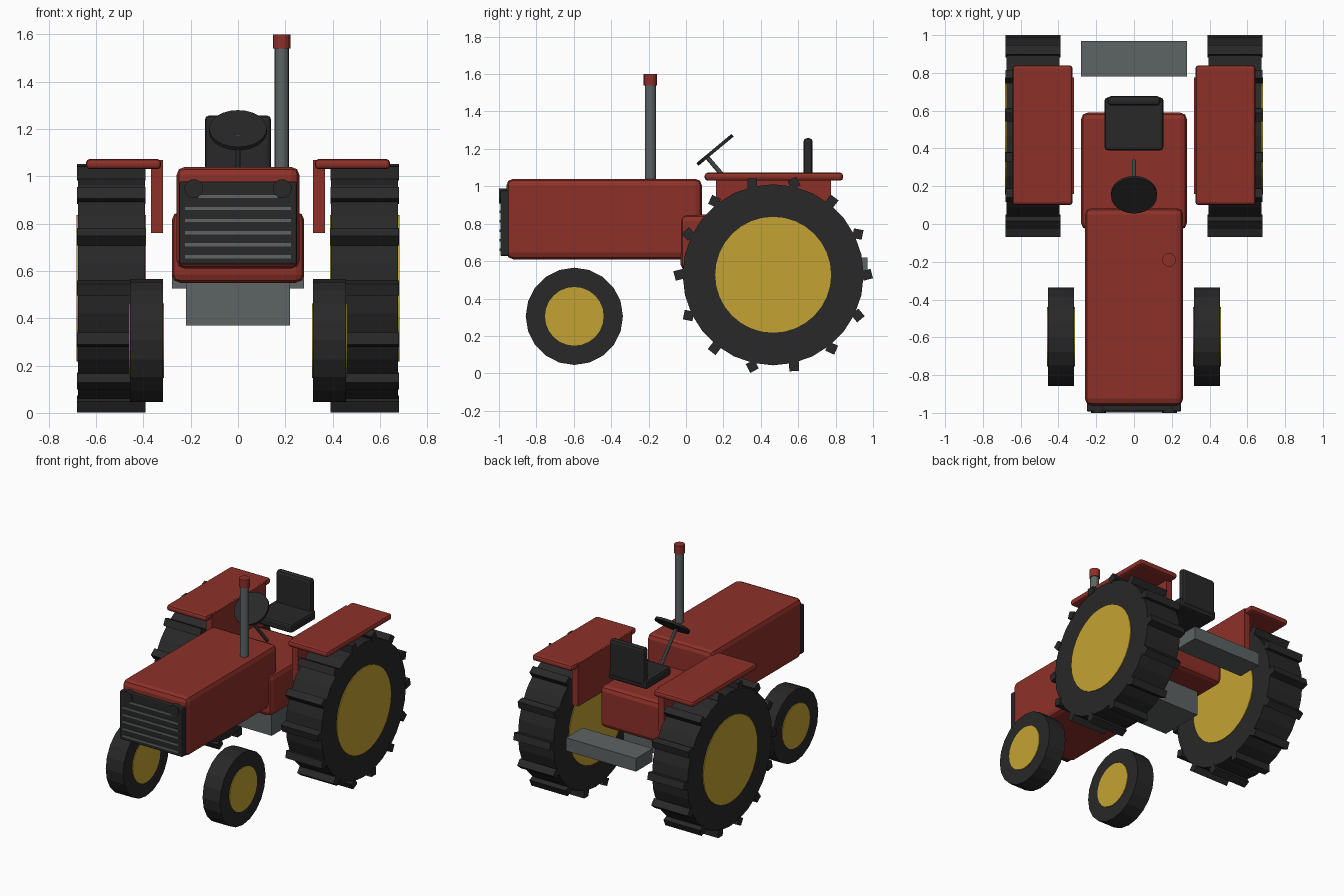
import bpy, math
from mathutils import Matrix, Vector

if "Cube" in bpy.data.objects:
    bpy.data.objects.remove(bpy.data.objects["Cube"])


def material(name, rgb):
    m = bpy.data.materials.new(name)
    m.diffuse_color = (*rgb, 1)
    m.use_nodes = True
    m.node_tree.nodes["Principled BSDF"].inputs["Base Color"].default_value = m.diffuse_color
    return m


RED = material("red paint", (0.27, 0.03, 0.022))
YELLOW = material("yellow rim", (0.55, 0.365, 0.032))
BLACK = material("black rubber", (0.021, 0.021, 0.021))
GREY = material("grey metal", (0.11, 0.125, 0.125))


def finish(o, name, mat):
    o.name = name
    o.data.materials.append(mat)
    return o


def box(name, mat, x, y, z, bevel=0, rot=0):
    """Box from (min, max) ranges, optionally bevelled and turned about x."""
    centre = [(a + b) / 2 for a, b in (x, y, z)]
    bpy.ops.mesh.primitive_cube_add(size=1, location=centre)
    o = bpy.context.object
    o.data.transform(Matrix.Diagonal([b - a for a, b in (x, y, z)] + [1]))
    o.rotation_euler.x = rot
    if bevel:
        m = o.modifiers.new("bevel", 'BEVEL')
        m.width, m.segments = bevel, 2
    return finish(o, name, mat)


def rod(name, mat, a, b, r, sides=16):
    """Cylinder between two points."""
    a, b = Vector(a), Vector(b)
    bpy.ops.mesh.primitive_cylinder_add(vertices=sides, radius=r, depth=(b - a).length,
                                        location=(a + b) / 2)
    o = bpy.context.object
    o.rotation_euler = (b - a).to_track_quat('Z', 'Y').to_euler()
    return finish(o, name, mat)


# hood, body and metalwork underneath
box("hood", RED, (-0.26, 0.26), (-0.96, 0.085), (0.61, 1.04), 0.035)
box("body", RED, (-0.28, 0.28), (-0.03, 0.59), (0.55, 0.85), 0.035)
box("gearbox", GREY, (-0.22, 0.22), (0.07, 0.40), (0.37, 0.58))
box("rear_hitch_bar", GREY, (-0.28, 0.28), (0.78, 0.97), (0.525, 0.62))

# grille with slats and headlights
box("grille", BLACK, (-0.25, 0.25), (-0.993, -0.945), (0.627, 0.978), 0.008)
for i in range(6):
    z = 0.66 + i * 0.051
    w = 0.225 if i < 5 else 0.168
    box("grille_slat", GREY, (-w, w), (-0.998, -0.985), (z - 0.007, z + 0.007))
for s in (-1, 1):
    rod("headlight", BLACK, (s * 0.187, -0.96, 0.948), (s * 0.187, -1.0, 0.948), 0.04)

# exhaust
rod("exhaust_pipe", GREY, (0.185, -0.19, 1.0), (0.185, -0.19, 1.56), 0.03)
rod("exhaust_cap", RED, (0.185, -0.19, 1.54), (0.185, -0.19, 1.6), 0.036)

# steering
n = Vector((0, -0.64, 0.77)) * 0.009
c = Vector((0, 0.155, 1.195))
rod("steering_wheel", BLACK, c - n, c + n, 0.122, 24)
rod("steering_column", GREY, (0, 0.105, 1.165), (0, 0.335, 0.895), 0.012, 10)

# seat
box("seat_cushion", BLACK, (-0.155, 0.155), (0.39, 0.67), (0.965, 1.03), 0.015)
box("seat_back", BLACK, (-0.14, 0.14), (0.628, 0.677), (0.99, 1.257), 0.018)

for s in (-1, 1):
    def span(a, b):
        return tuple(sorted((s * a, s * b)))

    # fenders
    box("fender_top", RED, span(0.325, 0.643), (0.10, 0.84), (1.03, 1.073), 0.016)
    box("fender_side", RED, span(0.318, 0.367), (0.16, 0.775), (0.76, 1.068))

    # front wheels
    rod("front_tyre", BLACK, (s * 0.317, -0.597, 0.305), (s * 0.456, -0.597, 0.305), 0.26, 20)
    rod("front_rim", YELLOW, (s * 0.312, -0.597, 0.305), (s * 0.461, -0.597, 0.305), 0.157, 24)

    # rear wheels with tread lugs
    cy, cz = 0.466, 0.527
    rod("rear_tyre", BLACK, (s * 0.394, cy, cz), (s * 0.676, cy, cz), 0.484, 28)
    rod("rear_rim", YELLOW, (s * 0.388, cy, cz), (s * 0.682, cy, cz), 0.31, 32)
    for i in range(14):
        t = math.tau * i / 14
        y, z = cy + 0.502 * math.cos(t), cz + 0.502 * math.sin(t)
        box("tread_lug", BLACK, span(0.39, 0.68), (y - 0.026, y + 0.026),
            (z - 0.026, z + 0.026), rot=0.25 - t)
